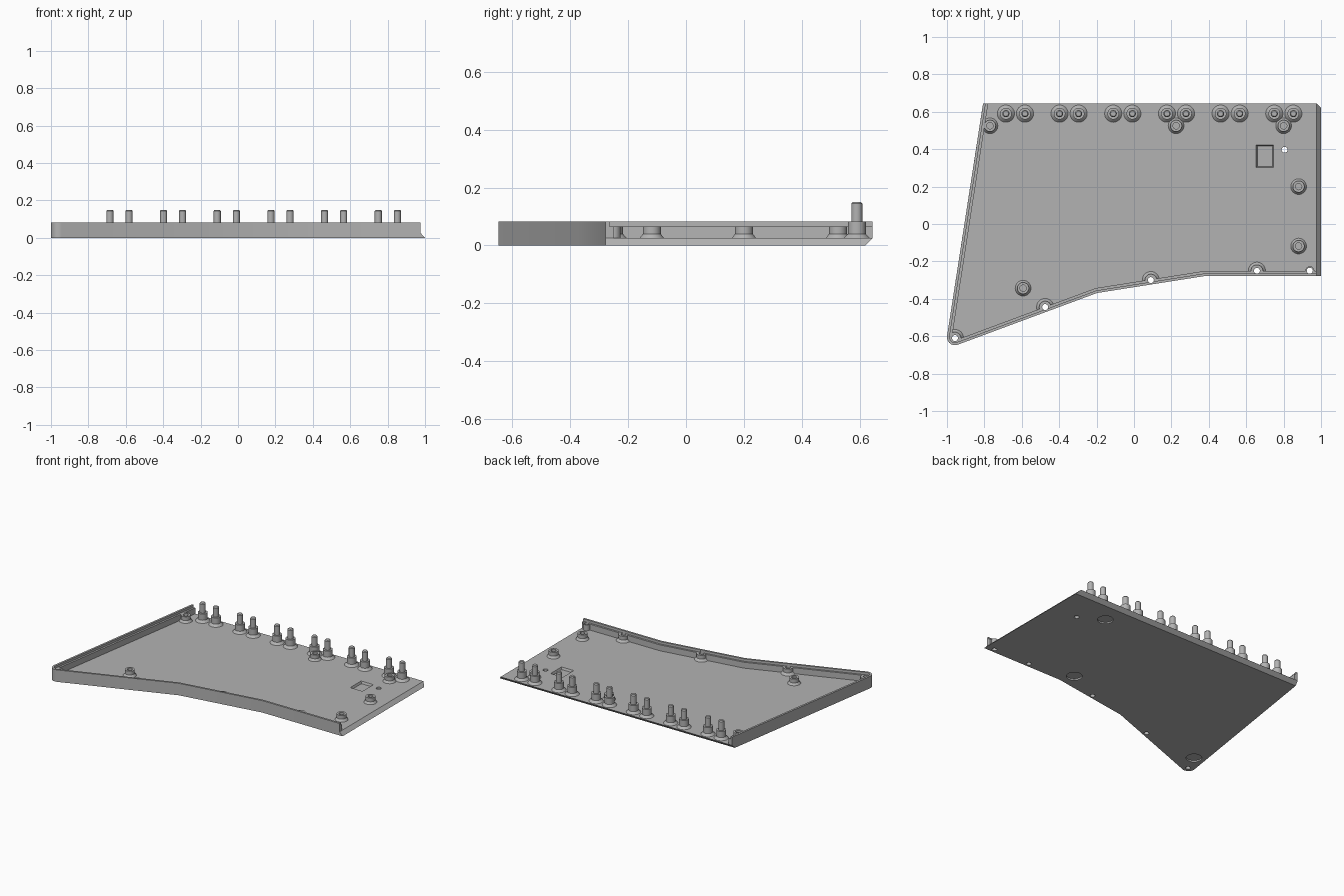
import bpy, bmesh, math
from mathutils import Vector

cube = bpy.data.objects.get("Cube")
if cube:
    bpy.data.objects.remove(cube)

grey = bpy.data.materials.new("mid grey")
grey.use_nodes = True
grey.diffuse_color = (0.45, 0.45, 0.45, 1)
grey.node_tree.nodes["Principled BSDF"].inputs["Base Color"].default_value = grey.diffuse_color

FLOOR, LEDGE, TOP = 0.025, 0.066, 0.083


def finish(bm, name):
    bmesh.ops.recalc_face_normals(bm, faces=bm.faces)
    mesh = bpy.data.meshes.new(name)
    bm.to_mesh(mesh)
    bm.free()
    mesh.materials.append(grey)
    obj = bpy.data.objects.new(name, mesh)
    bpy.context.collection.objects.link(obj)
    return obj


def smooth(obj):
    obj.data.shade_smooth()
    obj.data.set_sharp_from_angle(angle=math.radians(30))


def loft(levels, name):
    """Solid through matching outlines, each given as (points, z)."""
    bm = bmesh.new()
    rings = [[bm.verts.new((x, y, z)) for x, y in pts] for pts, z in levels]
    n = len(rings[0])
    for a, b in zip(rings, rings[1:]):
        for i in range(n):
            j = (i + 1) % n
            bm.faces.new((a[i], a[j], b[j], b[i]))
    bm.faces.new(rings[0][::-1])
    bm.faces.new(rings[-1])
    return finish(bm, name)


def lathe(profile, spots, name, steps=32):
    """Turned shape repeated at each (x, y) spot."""
    bm = bmesh.new()
    for x, y in spots:
        rings = []
        for r, z in profile:
            rings.append([bm.verts.new((x + r * math.cos(math.tau * i / steps),
                                        y + r * math.sin(math.tau * i / steps), z))
                          for i in range(steps)])
        for a, b in zip(rings, rings[1:]):
            for i in range(steps):
                j = (i + 1) % steps
                bm.faces.new((a[i], a[j], b[j], b[i]))
        bm.faces.new(rings[0][::-1])
        bm.faces.new(rings[-1])
    return finish(bm, name)


def cut(obj, cutter):
    """Subtract the cutter, then discard it."""
    mod = obj.modifiers.new("cut", 'BOOLEAN')
    mod.operation, mod.solver, mod.object = 'DIFFERENCE', 'EXACT', cutter
    graph = bpy.context.evaluated_depsgraph_get()
    mesh = bpy.data.meshes.new_from_object(obj.evaluated_get(graph))
    obj.modifiers.clear()
    obj.data = mesh
    bpy.data.objects.remove(cutter)


def inset(path, d):
    """Offset an open path to its left side with mitred corners."""
    pts = [Vector(p) for p in path]
    dirs = [(b - a).normalized() for a, b in zip(pts, pts[1:])]
    out = []
    for i, p in enumerate(pts):
        a, b = dirs[max(i - 1, 0)], dirs[min(i, len(dirs) - 1)]
        n = Vector((-a.y - b.y, a.x + b.x)).normalized()
        out.append(p + n * d / n.dot(Vector((-b.y, b.x))))
    return out


# Walled edge: left side, rounded tip, bent front
arc = [(-0.957 + 0.043 * math.cos(math.radians(t)), -0.605 + 0.043 * math.sin(math.radians(t)))
       for t in range(172, 291, 9)]
edge = [(-0.807, 0.645)] + arc + [(-0.198, -0.369), (0.38, -0.278), (0.977, -0.278)]
upper = edge + [(0.977, 0.645)]
lower = [(-0.811, 0.62)] + edge[1:-1] + [(1.0, -0.278), (1.0, 0.62)]
tray = loft([(lower, 0), (upper, FLOOR), (upper, TOP)], "tray")


def cavity(depth, z0, z1):
    line = inset(edge, depth)
    start = line[0] + (line[0] - line[1]).normalized() * 0.3
    line = [start] + line[1:-1] + [Vector((1.2, line[-1].y)), Vector((1.2, start.y))]
    return loft([(line, z0), (line, z1)], "cavity")


# Hollow with a stepped wall, leaving the screw bosses standing against it
screws = [(-0.957, -0.61), (-0.475, -0.444), (0.09, -0.30), (0.657, -0.25)]
corner = [(0.94, -0.25)]
hollow = cavity(0.027, FLOOR, LEDGE + 0.001)
cut(hollow, lathe([(0.046, 0.02), (0.046, FLOOR), (0.032, 0.04), (0.032, LEDGE)], screws, "wall_boss"))
cut(hollow, lathe([(0.024, 0.02), (0.024, LEDGE)], corner, "corner_boss"))
cut(tray, hollow)
cut(tray, cavity(0.014, LEDGE, 0.2))

# Through holes
cut(tray, lathe([(0.016, -0.1), (0.016, 0.2)], screws + corner + [(0.805, 0.397)], "hole", 24))

# Round foot recesses underneath
feet = [(0.644, 0.487), (0.337, -0.185), (-0.905, -0.49)]
cut(tray, lathe([(0.05, -0.1), (0.05, 0.01)], feet, "foot_recess"))


# Tapered rectangular pocket in the floor
def rect(w, h):
    return [(0.7 + sx * w, 0.362 + sy * h) for sx, sy in ((-1, -1), (1, -1), (1, 1), (-1, 1))]


cut(tray, loft([(rect(0.041, 0.054), 0.01), (rect(0.053, 0.066), 0.04)], "pocket"))
smooth(tray)

# Free-standing hollow bosses
spots = [(-0.77, 0.525), (0.225, 0.525), (0.80, 0.525), (0.88, 0.2), (0.88, -0.118), (-0.593, -0.343)]
smooth(lathe([(0.042, 0.02), (0.042, FLOOR), (0.031, 0.04), (0.031, LEDGE),
              (0.017, LEDGE), (0.017, 0.03)], spots, "floor_bosses"))

# Paired pegs along the back
pegs = [(-0.634 + 0.287 * i + side * 0.051, 0.59) for i in range(6) for side in (-1, 1)]
smooth(lathe([(0.046, 0.02), (0.046, FLOOR), (0.031, 0.04), (0.031, TOP), (0.019, TOP),
              (0.019, 0.144), (0.014, 0.15)], pegs, "back_pegs"))
